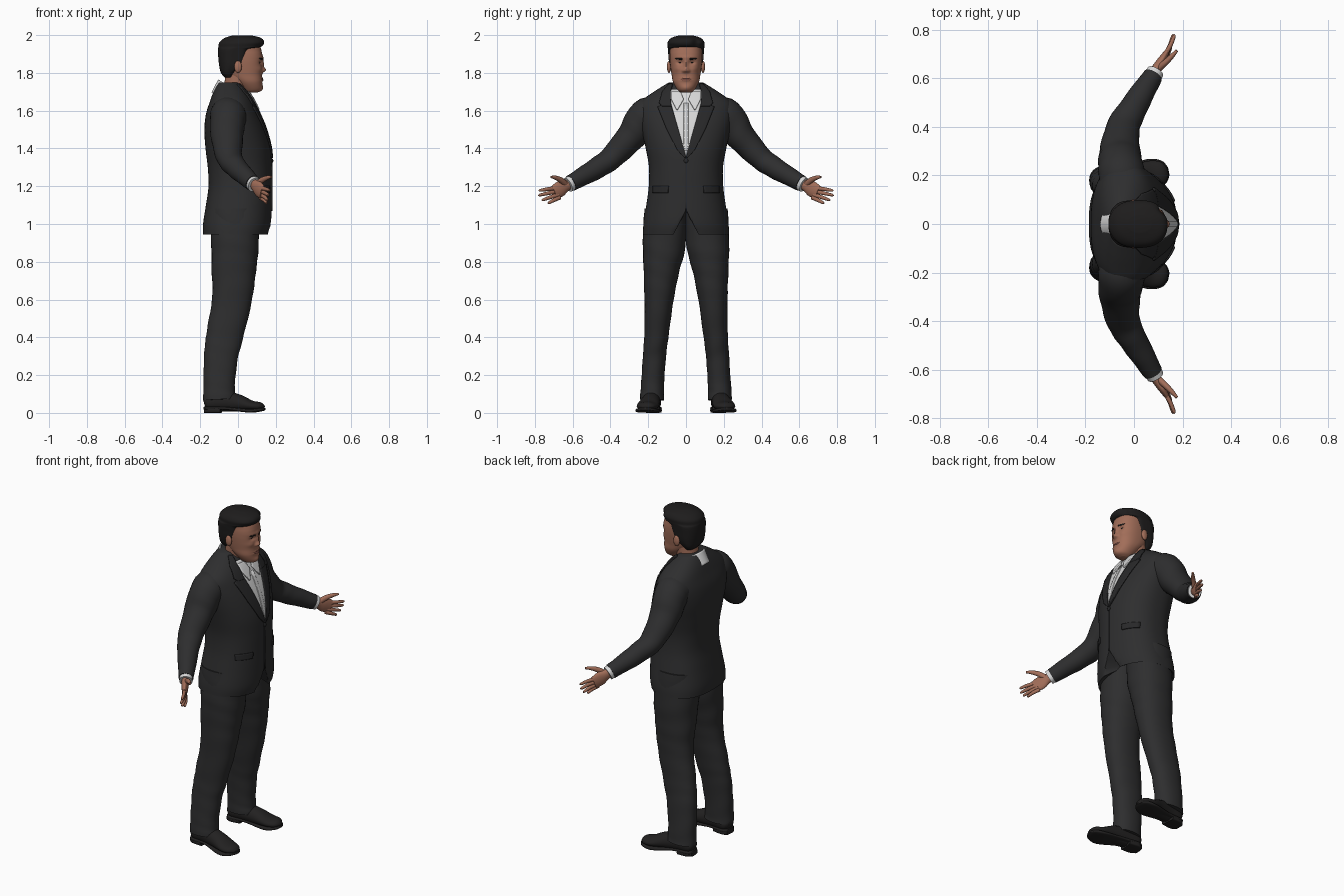
import bpy, bmesh, math
from mathutils import Vector

if "Cube" in bpy.data.objects:
    bpy.data.objects.remove(bpy.data.objects["Cube"], do_unlink=True)


def material(name, r, g, b):
    mat = bpy.data.materials.new(name)
    mat.use_nodes = True
    mat.diffuse_color = (r, g, b, 1)
    mat.node_tree.nodes["Principled BSDF"].inputs["Base Color"].default_value = (r, g, b, 1)
    return mat


SUIT = material("charcoal suit", .027, .027, .028)
LAPEL = material("dark lapel", .021, .021, .022)
HAIR = material("black hair", .013, .012, .012)
SHOE = material("black leather", .016, .015, .015)
SKIN = material("tan skin", .36, .155, .10)
LIPS = material("lip", .27, .10, .075)
SHIRT = material("white shirt", .68, .68, .68)


def finish(name, bm, mat, sharp=50, thickness=0):
    """Turn a bmesh into a smooth shaded object."""
    bmesh.ops.recalc_face_normals(bm, faces=bm.faces)
    mesh = bpy.data.meshes.new(name)
    bm.to_mesh(mesh)
    bm.free()
    mesh.materials.append(mat)
    mesh.shade_smooth()
    mesh.set_sharp_from_angle(angle=math.radians(sharp))
    obj = bpy.data.objects.new(name, mesh)
    bpy.context.collection.objects.link(obj)
    if thickness:
        shell = obj.modifiers.new("thickness", "SOLIDIFY")
        shell.thickness, shell.offset = thickness, 0
    return obj


def smooth(rows, steps=6):
    """Catmull-Rom interpolation of rows of numbers."""
    out = []
    for i in range(len(rows) - 1):
        p, q, r, s = (rows[max(0, min(len(rows) - 1, i + k))] for k in (-1, 0, 1, 2))
        for j in range(steps):
            t = j / steps
            out.append([.5 * (2*b + (c - a)*t + (2*a - 5*b + 4*c - d)*t*t + (3*b - a - 3*c + d)*t**3)
                        for a, b, c, d in zip(p, q, r, s)])
    return out + [list(rows[-1])]


def skin_rings(bm, rings, caps=True, dome=0):
    rings = [[bm.verts.new(p) for p in ring] for ring in rings]
    n = len(rings[0])
    for lower, upper in zip(rings, rings[1:]):
        for i in range(n):
            k = (i + 1) % n
            bm.faces.new((lower[i], lower[k], upper[k], upper[i]))
    for ring, lift in ((rings[0], dome), (rings[-1], 0)) if caps else ():
        centre = sum((v.co for v in ring), Vector()) / n + Vector((0, 0, lift))
        hub = bm.verts.new(centre)
        for i in range(n):
            bm.faces.new((ring[i], ring[(i + 1) % n], hub))


def power(v, e):
    return math.copysign(abs(v) ** (2 / e), v)


def bulge(bumps, y, z):
    return sum(a * math.exp(-((y - by) / sy)**2 - ((z - bz) / sz)**2) for by, bz, sy, sz, a in bumps)


def loft(name, rows, mat, bumps=(), warp=None, dome=0, n=72):
    """Stack rings of (z, back x, front x, half width, front power, back power)."""
    rings = []
    for z, back, front, half, ef, eb in rows:
        mid, r, ring = (back + front) / 2, (front - back) / 2, []
        for i in range(n):
            c, s = math.cos(i * math.tau / n), math.sin(i * math.tau / n)
            e = ef if c > 0 else eb
            p = Vector((mid + r * power(c, e), half * power(s, e), z))
            if c > 0:
                p.x += bulge(bumps, p.y, z) * min(1, 2 * c)
            ring.append(warp(p) if warp else p)
        rings.append(ring)
    bm = bmesh.new()
    skin_rings(bm, rings, dome=dome)
    return finish(name, bm, mat)


def front_x(rows, y, z, bumps=()):
    """Front surface of a loft at a given y and z."""
    for low, high in zip(rows, rows[1:]):
        if low[0] <= z <= high[0]:
            break
    t = max(0, min(1, (z - low[0]) / (high[0] - low[0])))
    _, back, front, half, e, _ = (a + (b - a) * t for a, b in zip(low, high))
    side = min(1, abs(y) / half)
    return (back + front) / 2 + (front - back) / 2 * (1 - side**e) ** (1 / e) + bulge(bumps, y, z)


def patch(name, rows, edges, mat, lift, sign=1, bumps=(), cols=8):
    """Cloth panel lying on a loft; edges are (z, inner y, outer y)."""
    bm, grid = bmesh.new(), []
    for (z0, a0, b0), (z1, a1, b1) in zip(edges, edges[1:]):
        for j in range(7):
            t = j / 6
            z, a, b = z0 + (z1 - z0)*t, a0 + (a1 - a0)*t, b0 + (b1 - b0)*t
            ys = [sign * (a + (b - a) * k / cols) for k in range(cols + 1)]
            grid.append([bm.verts.new((front_x(rows, y, z, bumps) + lift, y, z)) for y in ys])
    for r, s in zip(grid, grid[1:]):
        for k in range(cols):
            bm.faces.new((r[k], r[k + 1], s[k + 1], s[k]))
    bmesh.ops.remove_doubles(bm, verts=bm.verts, dist=.0003)
    return finish(name, bm, mat, thickness=.008)


def tube(name, rows, mat, sign=1, hint=(0, 0, 1), e=2, ripple=0, caps=True, n=28, thickness=0):
    """Sweep an oval along (x, y, z, radius along hint, other radius)."""
    rows = smooth([(x, y * sign, z, a, b) for x, y, z, a, b in rows])
    pts, rings = [Vector(r[:3]) for r in rows], []
    for i, row in enumerate(rows):
        along = (pts[min(i + 1, len(pts) - 1)] - pts[max(i - 1, 0)]).normalized()
        side = Vector(hint) - along * along.dot(Vector(hint))
        side.normalize()
        other = along.cross(side)
        ring = []
        for k in range(n):
            t = k * math.tau / n
            f = 1 + ripple * math.sin(i * 1.3 + 2 * math.sin(t + i * .2))
            ring.append(pts[i] + side * power(math.cos(t), e) * row[3] * f
                        + other * power(math.sin(t), e) * row[4] * f)
        rings.append(ring)
    bm = bmesh.new()
    skin_rings(bm, rings, caps)
    return finish(name, bm, mat, thickness=thickness)


def ball(name, centre, radii, mat):
    bm = bmesh.new()
    bmesh.ops.create_uvsphere(bm, u_segments=20, v_segments=12, radius=1)
    bmesh.ops.scale(bm, vec=radii, verts=bm.verts)
    bmesh.ops.translate(bm, vec=centre, verts=bm.verts)
    return finish(name, bm, mat)


# Jacket body with cutaway hem
TORSO = smooth([(.945, -.185, .163, .228, 2.2, 2.6), (1, -.185, .175, .225, 2.2, 2.6),
                (1.1, -.17, .178, .21, 2.2, 2.6), (1.2, -.156, .178, .197, 2.2, 2.6),
                (1.3, -.16, .178, .196, 2.2, 2.6), (1.4, -.172, .172, .213, 2.2, 2.6),
                (1.5, -.178, .147, .236, 2.2, 2.7), (1.58, -.17, .115, .25, 2.2, 2.7),
                (1.645, -.15, .083, .24, 2.2, 2.6), (1.7, -.13, .05, .17, 2.2, 2.4),
                (1.75, -.105, .01, .09, 2, 2)])


def hem(p):
    if p.x > 0 and abs(p.y) < .065:
        p.z = max(p.z, .945 + .13 * (1 - abs(p.y) / .065))
    return p


loft("jacket_body", TORSO, SUIT, warp=hem, dome=.12)
ball("jacket_button", (.181, 0, 1.335), (.006, .012, .012), LAPEL)
patch("jacket_front_overlap", TORSO, [(1.07, -.003, .003), (1.36, -.003, .003)], LAPEL, 0)

# Shirt front, placket and collar
patch("shirt_front", TORSO, [(1.36, -.002, .002), (1.66, -.085, .085), (1.71, -.08, .08)], SHIRT, .001, cols=20)
patch("shirt_placket", TORSO, [(1.39, -.004, .004), (1.42, -.012, .012), (1.64, -.012, .012)], SHIRT, .004)
tube("shirt_collar", [(-.05, 0, 1.645, .10, .085), (-.012, 0, 1.71, .104, .084)], SHIRT,
     hint=(1, 0, 0), caps=False, n=48, thickness=.008)

# Head: bumps are (y, z, spread y, spread z, height)
FACE = [(0, 1.845, .011, .03, .010), (0, 1.815, .015, .013, .017), (0, 1.765, .026, .009, .006),
        (0, 1.767, .03, .003, -.004), (0, 1.722, .022, .014, .005), (0, 1.882, .05, .011, .004)]
for s in (1, -1):
    FACE += [(s * .032, 1.855, .017, .011, -.010), (s * .014, 1.81, .008, .008, .006),
             (s * .045, 1.82, .02, .015, .004)]
HEAD = smooth([(1.695, .04, .10, .025, 2, 2), (1.71, .02, .126, .045, 2, 2),
               (1.75, -.02, .128, .068, 2.3, 2), (1.79, -.065, .127, .076, 2.4, 2),
               (1.83, -.08, .127, .082, 2.5, 2), (1.87, -.09, .128, .086, 2.5, 2),
               (1.91, -.09, .126, .086, 2.4, 2), (1.95, -.08, .11, .08, 2.2, 2),
               (1.98, -.04, .06, .04, 2, 2)], 12)
loft("head", HEAD, SKIN, FACE, n=128)
tube("neck", [(-.03, 0, 1.64, .06, .064), (-.015, 0, 1.71, .062, .062), (0, 0, 1.79, .065, .066)], SKIN, hint=(1, 0, 0))
patch("lips", HEAD, [(1.76, -.016, .016), (1.765, -.025, .025), (1.772, -.016, .016)], LIPS, -.003, bumps=FACE)

# Swept hair with a side parting
loft("hair", smooth([(1.775, -.07, -.03, .055, 3, 2), (1.80, -.09, -.018, .075, 4, 2.2),
                     (1.84, -.10, .022, .088, 6, 2.2), (1.89, -.105, .042, .093, 6, 2.2),
                     (1.925, -.105, .06, .096, 5, 2.2), (1.938, -.104, .122, .097, 2.5, 2.2),
                     (1.962, -.098, .138, .097, 2.4, 2.2), (1.985, -.07, .122, .078, 2.2, 2),
                     (1.999, -.025, .07, .035, 2, 2)]), HAIR, [(.055, 1.96, .02, .03, -.018)])

for side, s in (("left", 1), ("right", -1)):
    # Face details
    ball(side + "_ear", (0, s * .09, 1.832), (.02, .011, .032), SKIN)
    patch(side + "_eyebrow", HEAD, [(1.871, .018, .048), (1.878, .02, .056)], HAIR, -.002, s, FACE)
    patch(side + "_eye", HEAD, [(1.853, .026, .036), (1.859, .024, .04)], HAIR, -.003, s, FACE)

    # Lapel, jacket collar, shirt collar point and pocket flap
    patch(side + "_lapel", TORSO, [(1.35, 0, .008), (1.39, .009, .045), (1.5, .04, .102), (1.62, .075, .15),
                                   (1.635, .079, .115)], LAPEL, .005, s)
    patch(side + "_jacket_collar", TORSO, [(1.622, .078, .125), (1.64, .08, .142), (1.70, .082, .125),
                                           (1.74, .07, .09)], LAPEL, .006, s)
    patch(side + "_collar_point", TORSO, [(1.605, .044, .05), (1.66, .012, .078), (1.70, .03, .08)], SHIRT, .009, s)
    patch(side + "_pocket_flap", TORSO, [(1.165, .095, .175), (1.2, .092, .175)], LAPEL, .003, s)

    # Sleeve and shirt cuff
    tube(side + "_sleeve", [(-.05, .14, 1.585, .085, .09), (-.052, .215, 1.567, .095, .095),
                            (-.058, .287, 1.468, .079, .086), (-.045, .395, 1.35, .062, .069),
                            (.005, .49, 1.285, .055, .056), (.078, .61, 1.216, .043, .041)],
         SUIT, s, ripple=.02)
    tube(side + "_cuff", [(.07, .596, 1.224, .04, .037), (.087, .625, 1.207, .04, .036)], SHIRT, s, e=2.2)

    # Hand, palm forward
    tube(side + "_palm", [(.08, .61, 1.215, .028, .022), (.092, .637, 1.203, .031, .021),
                          (.11, .667, 1.185, .042, .018), (.13, .70, 1.168, .036, .012)], SKIN, s)
    fingers = {"index": (1.19, .777, 1.178), "middle": (1.172, .778, 1.153),
               "ring": (1.155, .76, 1.128), "little": (1.14, .73, 1.112)}
    for i, (label, (base, tip_y, tip_z)) in enumerate(fingers.items()):
        y, x = .692 - .008 * i, .124 - .002 * i
        tip_x = .165 - .005 * i
        tube(f"{side}_{label}_finger", [(x, y, base, .011, .010), ((x + tip_x) / 2 + .005, (y + tip_y) / 2,
             (base + tip_z) / 2, .010, .009), (tip_x, tip_y - .004, tip_z, .007, .007),
             (tip_x, tip_y, tip_z - .001, .002, .002)], SKIN, s, n=14)
    tube(side + "_thumb", [(.097, .635, 1.208, .016, .014), (.127, .662, 1.232, .015, .013),
                           (.155, .69, 1.245, .011, .010), (.177, .714, 1.249, .006, .006)], SKIN, s, n=16)

    # Trouser leg
    tube(side + "_trouser_leg", [(-.098, .18, .07, .086, .064), (-.1, .177, .15, .083, .061),
                                 (-.09, .167, .3, .090, .061), (-.068, .156, .42, .098, .065),
                                 (-.032, .143, .6, .105, .077), (-.022, .131, .75, .117, .094),
                                 (-.016, .115, .9, .126, .114), (-.016, .11, 1.08, .126, .11)],
         SUIT, s, (1, 0, 0), 2.2, .012, n=36)

    # Shoe upper, sole and heel
    tube(side + "_shoe", [(-.177, .172, .05, .025, .025), (-.155, .174, .055, .045, .042),
                          (-.08, .18, .062, .055, .046), (0, .19, .053, .046, .052),
                          (.07, .203, .038, .028, .058), (.118, .212, .034, .022, .045),
                          (.138, .216, .03, .008, .018)], SHOE, s)
    tube(side + "_sole", [(-.18, .172, .026, .008, .025), (-.155, .174, .025, .009, .046),
                          (-.06, .183, .024, .009, .045), (.06, .203, .012, .010, .064),
                          (.12, .213, .017, .009, .049), (.142, .217, .021, .006, .018)], SHOE, s, e=4)
    tube(side + "_heel", [(-.178, .172, .014, .014, .03), (-.15, .174, .014, .014, .046),
                          (-.09, .18, .014, .014, .044)], SHOE, s, e=5)
